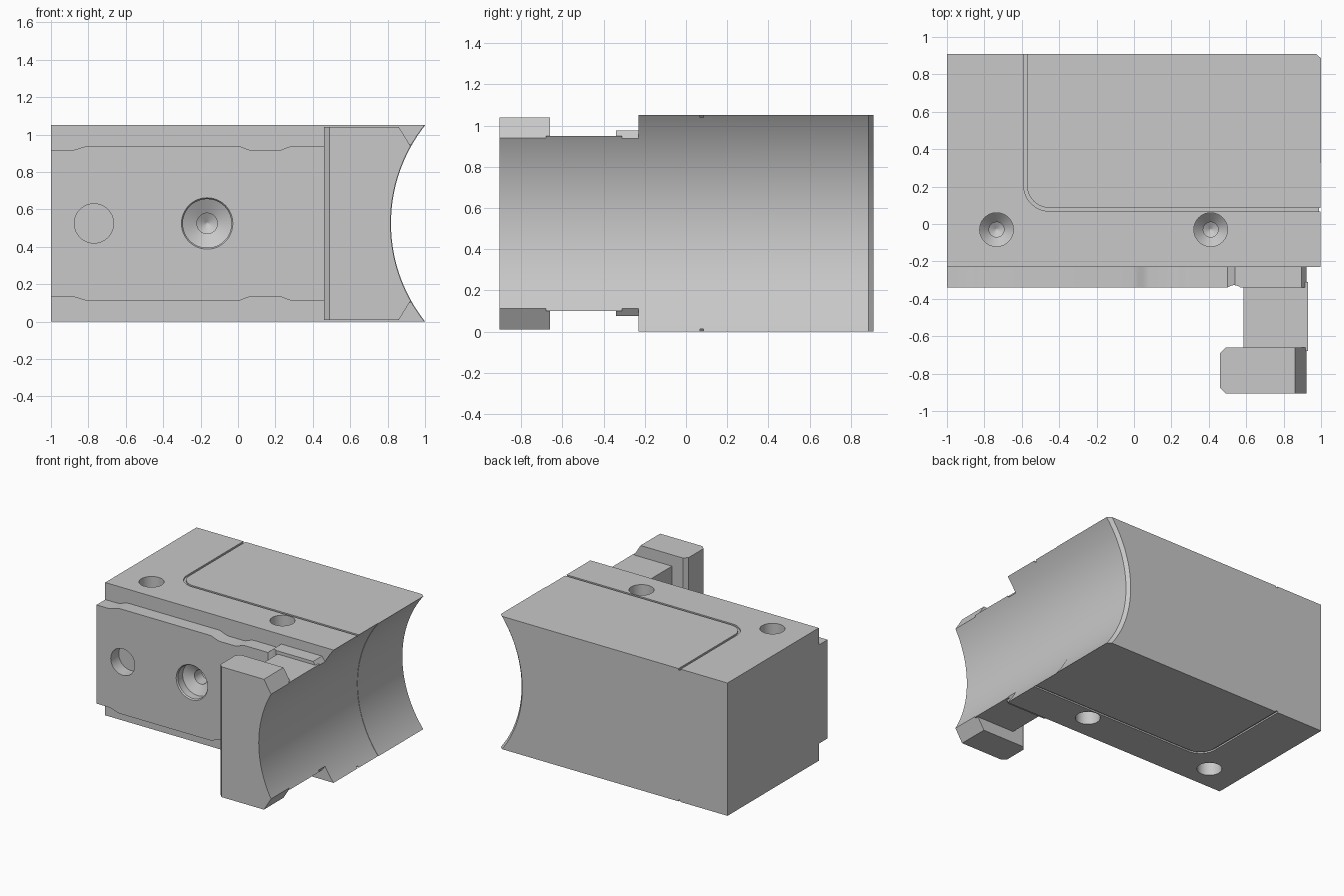
import bpy, bmesh, math
from mathutils import Matrix, Vector

if "Cube" in bpy.data.objects:
    bpy.data.objects.remove(bpy.data.objects["Cube"], do_unlink=True)

grey = bpy.data.materials.new("machined_grey")
grey.use_nodes = True
grey.diffuse_color = (0.58, 0.58, 0.58, 1)
grey.node_tree.nodes["Principled BSDF"].inputs["Base Color"].default_value = (0.58, 0.58, 0.58, 1)

H = 1.05            # body height
MID = H / 2
BORE_X, BORE_R = 1.663, 0.848


def finish(name, bm):
    bmesh.ops.recalc_face_normals(bm, faces=bm.faces[:])
    mesh = bpy.data.meshes.new(name)
    bm.to_mesh(mesh)
    bm.free()
    mesh.materials.append(grey)
    obj = bpy.data.objects.new(name, mesh)
    bpy.context.collection.objects.link(obj)
    return obj


def extrude(name, pts, lo, hi, axis, bevel_x=None):
    """Extrude an outline along y (points are x, z) or z (points are x, y)."""
    place = (lambda a, b, t: (a, t, b)) if axis == "y" else (lambda a, b, t: (a, b, t))
    bm = bmesh.new()
    face = bm.faces.new([bm.verts.new(place(a, b, lo)) for a, b in pts])
    new = bmesh.ops.extrude_face_region(bm, geom=[face])["geom"]
    move = Vector(place(0, 0, hi - lo))
    bmesh.ops.translate(bm, vec=move, verts=[v for v in new if isinstance(v, bmesh.types.BMVert)])
    if bevel_x is not None:
        edges = [e for e in bm.edges if all(abs(v.co.x - bevel_x) < 1e-4 for v in e.verts)
                 and abs(e.verts[0].co.z - e.verts[1].co.z) > 0.1]
        bmesh.ops.bevel(bm, geom=edges, offset=0.03, segments=1, affect="EDGES")
    return finish(name, bm)


def lathe(name, profile, origin, direction, sides):
    """Closed solid of revolution; profile holds (depth, radius) pairs."""
    rot = Vector(direction).to_track_quat("Z", "Y").to_matrix().to_4x4()
    mat = Matrix.Translation(origin) @ rot
    bm = bmesh.new()
    rings = []
    for t, r in profile:
        rings.append([bm.verts.new(mat @ Vector((r * math.cos(a), r * math.sin(a), t)))
                      for a in (2 * math.pi * i / sides for i in range(sides))])
    for a, b in zip(rings, rings[1:]):
        for i in range(sides):
            j = (i + 1) % sides
            bm.faces.new((a[i], a[j], b[j], b[i]))
    bm.faces.new(rings[0])
    bm.faces.new(rings[-1])
    return finish(name, bm)


def cut(obj, cutters):
    bpy.context.view_layer.objects.active = obj
    for c in cutters:
        mod = obj.modifiers.new("cut", "BOOLEAN")
        mod.operation = "DIFFERENCE"
        mod.solver = "EXACT"
        mod.object = c
        bpy.ops.object.modifier_apply(modifier=mod.name)


def arc(cx, cy, r, a0, a1, n):
    return [(cx + r * math.cos(a0 + (a1 - a0) * i / n), cy + r * math.sin(a0 + (a1 - a0) * i / n))
            for i in range(n + 1)]


def rect(x0, x1, z0, z1):
    return [(x0, z0), (x1, z0), (x1, z1), (x0, z1)]


# Main block
body = extrude("main_block", rect(-1, 1.05, 0, H), -0.23, 0.91, "y")

# Front rail with wavy upper and lower edges
keys = [(-1, .915), (-.9, .915), (-.79, .94), (-.01, .94), (.08, .915), (.21, .915),
        (.3, .94), (.5, .94), (.54, .975), (.895, .975), (.925, .935)]
top = [keys[0]]
for (x0, z0), (x1, z1) in zip(keys, keys[1:]):
    steps = 6 if z0 != z1 and x1 < 0.4 else 1
    for i in range(1, steps + 1):
        u = i / steps
        top.append((x0 + (x1 - x0) * u, z0 + (z1 - z0) * u * u * (3 - 2 * u)))
bottom = [(x, H - z) for x, z in reversed(top)]
rail = extrude("front_rail", top + bottom, -0.34, -0.2, "y")

# Hook: neck and head
neck = extrude("hook_neck", rect(.585, .95, .1, .95), -0.68, -0.31, "y")
head_outline = [(.46, .01), (.86, .01), (.925, .115), (.925, .935), (.86, 1.04), (.46, 1.04)]
head = extrude("hook_head", head_outline, -0.905, -0.66, "y", bevel_x=.46)

# Concave side with a flared back edge
bore = lathe("bore_cutter", [(-1.2, BORE_R), (.325, BORE_R), (.325, BORE_R - .003),
                             (.885, BORE_R - .003), (.91, BORE_R + .02), (1, BORE_R + .1)],
             (BORE_X, 0, MID), (0, 1, 0), 192)

# Relief between rail and neck
relief = extrude("relief_cutter", arc(.535, -.377, .05, 0, 2 * math.pi * 31 / 32, 31), -.1, 1.2, "z")

# Countersunk holes on top and bottom, pocket and counterbore on the front
drill = [(-.05, .09), (.12, .09), (.17, .04), (.24, .04), (.26, .005)]
cutters = [bore]
for x in (-.735, .41):
    for z, d in ((H, -1), (0, 1)):
        cutters.append(lathe("drill_cutter", drill, (x, -.03, z), (0, 0, d), 48))
front_holes = [
    lathe("pocket_cutter", [(-.05, .105), (.1, .105)], (-.77, -.34, MID), (0, 1, 0), 48),
    lathe("counterbore_cutter", [(-.01, .145), (.01, .13), (.07, .13), (.11, .055), (.2, .055), (.23, .005)],
          (-.165, -.34, MID), (0, 1, 0), 48)]

# Fine groove framing the rear panel, on top and bottom
outer = [(-.59, 1)] + arc(-.45, .208, .14, math.pi, 1.5 * math.pi, 12) + [(1.2, .068)]
inner = [(-.572, 1)] + arc(-.45, .208, .122, math.pi, 1.5 * math.pi, 12) + [(1.2, .086)]
for lo, hi in ((H - .012, H + .1), (-.1, .012)):
    cutters.append(extrude("groove_cutter", outer + inner[::-1], lo, hi, "z"))

cut(body, cutters + front_holes)
cut(rail, [bore, relief] + front_holes)
cut(neck, [bore, relief])
cut(head, [bore])

for c in cutters + front_holes + [relief]:
    bpy.data.objects.remove(c, do_unlink=True)

# Smooth curved surfaces, crisp edges
for obj in (body, rail, neck, head):
    bpy.ops.object.select_all(action="DESELECT")
    obj.select_set(True)
    bpy.context.view_layer.objects.active = obj
    bpy.ops.object.shade_smooth_by_angle(angle=math.radians(20))
